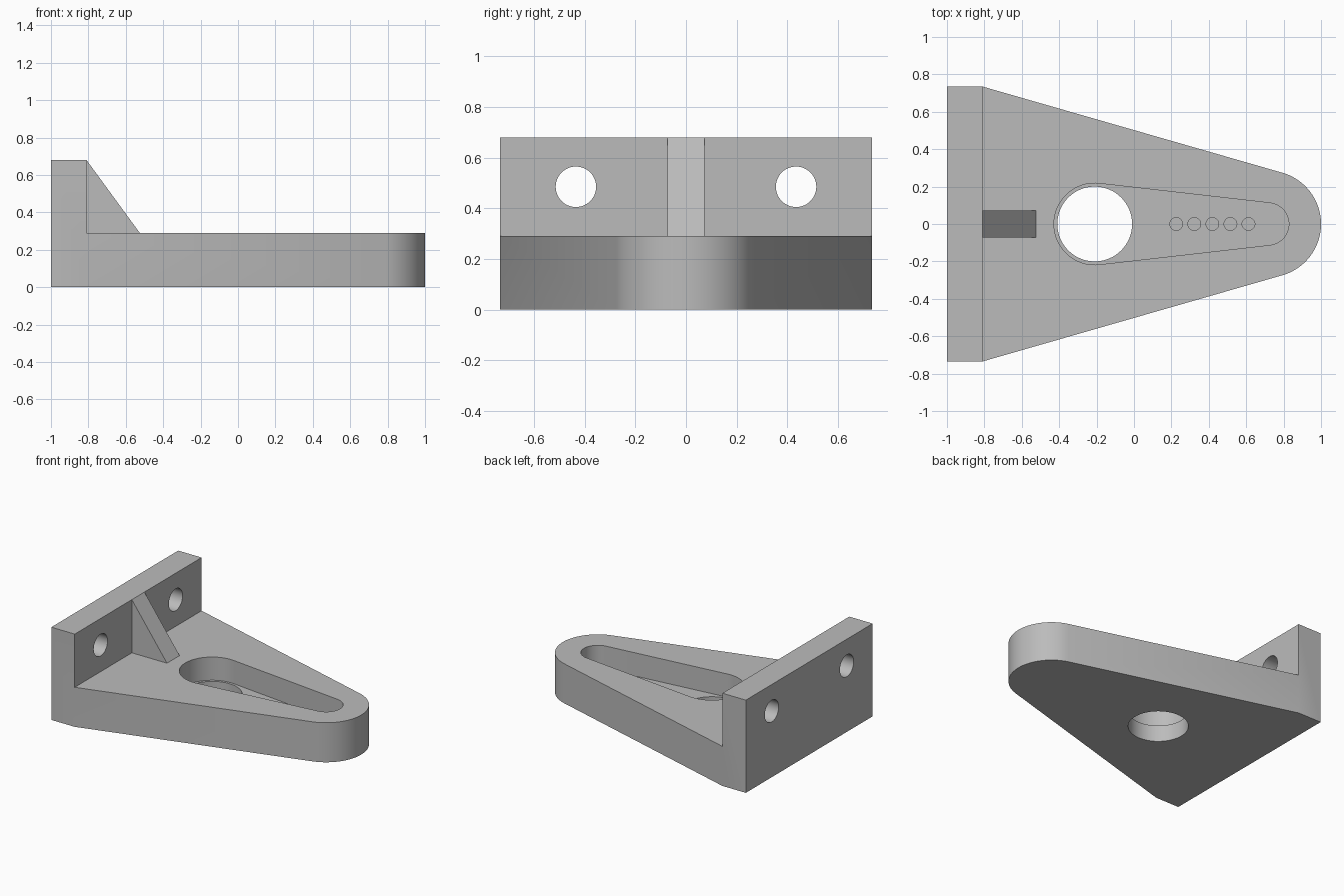
import bpy, bmesh, math
from mathutils import Matrix, Vector

if "Cube" in bpy.data.objects:
    bpy.data.objects.remove(bpy.data.objects["Cube"])

grey = bpy.data.materials.new("plain grey")
grey.use_nodes = True
grey.diffuse_color = (0.5, 0.5, 0.5, 1)
grey.node_tree.nodes["Principled BSDF"].inputs["Base Color"].default_value = (0.5, 0.5, 0.5, 1)


def arc(cx, r, start, end, steps):
    """Points on a circle centred on the x axis."""
    angles = [start + (end - start) * i / steps for i in range(steps + 1)]
    return [(cx + r * math.cos(a), r * math.sin(a)) for a in angles]


def prism(name, outline, low, high, turn=Matrix()):
    """Extrude a flat outline from low to high, then turn it."""
    bm = bmesh.new()
    face = bm.faces.new([bm.verts.new((x, y, low)) for x, y in outline])
    top = bmesh.ops.extrude_face_region(bm, geom=[face])["geom"]
    moved = [v for v in top if isinstance(v, bmesh.types.BMVert)]
    bmesh.ops.translate(bm, verts=moved, vec=Vector((0, 0, high - low)))
    bmesh.ops.transform(bm, matrix=turn, verts=bm.verts)
    bmesh.ops.recalc_face_normals(bm, faces=bm.faces)
    mesh = bpy.data.meshes.new(name)
    bm.to_mesh(mesh)
    bm.free()
    mesh.materials.append(grey)
    obj = bpy.data.objects.new(name, mesh)
    bpy.context.collection.objects.link(obj)
    return obj


def disc(cx, r, steps=64):
    return arc(cx, r, 0, 2 * math.pi, steps)[:-1]


def combine(target, tool, operation="DIFFERENCE"):
    """Apply a boolean and discard the tool."""
    bpy.context.view_layer.objects.active = target
    mod = target.modifiers.new("boolean", "BOOLEAN")
    mod.operation = operation
    mod.solver = "EXACT"
    mod.object = tool
    tool.hide_render = True
    bpy.ops.object.modifier_apply(modifier=mod.name)
    bpy.data.objects.remove(tool)


HEIGHT, PLATE, FLOOR = 0.68, 0.29, 0.12
BACK, FLANGE, HALF = -1.0, -0.81, 0.735
BORE_X, TIP_X = -0.21, 0.715

# Tapered body with a round nose, cut down to leave the rear flange
nose = math.acos(0.275)
outline = [(FLANGE, HALF), (BACK, HALF), (BACK, -HALF), (FLANGE, -HALF)]
outline += arc(TIP_X, 0.285, -nose, nose, 40)
bracket = prism("bracket_body", outline, 0, HEIGHT)
clearance = [(FLANGE, -1), (1.2, -1), (1.2, 1), (FLANGE, 1)]
combine(bracket, prism("clearance", clearance, PLATE, 1))

# Stiffening rib, drawn in x and z
upright = Matrix.Rotation(math.pi / 2, 4, "X")
rib = [(-0.9, 0.2), (-0.525, 0.2), (-0.525, PLATE), (FLANGE, HEIGHT), (-0.9, 0.6)]
combine(bracket, prism("rib", rib, -0.073, 0.073, upright), "UNION")

# Teardrop pocket
lean = math.acos(0.112)
pocket = arc(TIP_X, 0.113, -lean, lean, 32)
pocket += arc(BORE_X, 0.218, lean, 2 * math.pi - lean, 40)
combine(bracket, prism("pocket", pocket, FLOOR, 1))

# Through bore and the row of shallow holes in the pocket floor
combine(bracket, prism("bore", disc(BORE_X, 0.2), -0.1, 0.2))
for i in range(5):
    x = 0.226 + 0.0965 * i
    combine(bracket, prism("small_hole", disc(x, 0.034, 32), FLOOR - 0.06, 0.2))

# Mounting holes through the flange
for side in (-1, 1):
    turn = Matrix.Translation((0, side * 0.435, 0.485)) @ Matrix.Rotation(math.pi / 2, 4, "Y")
    combine(bracket, prism("mounting_hole", disc(0, 0.08, 48), -1.1, -0.7, turn))

# Smooth curved walls, sharp edges
for obj in bpy.context.selected_objects:
    obj.select_set(False)
bracket.select_set(True)
bpy.context.view_layer.objects.active = bracket
bpy.ops.object.shade_smooth_by_angle(angle=math.radians(25))
